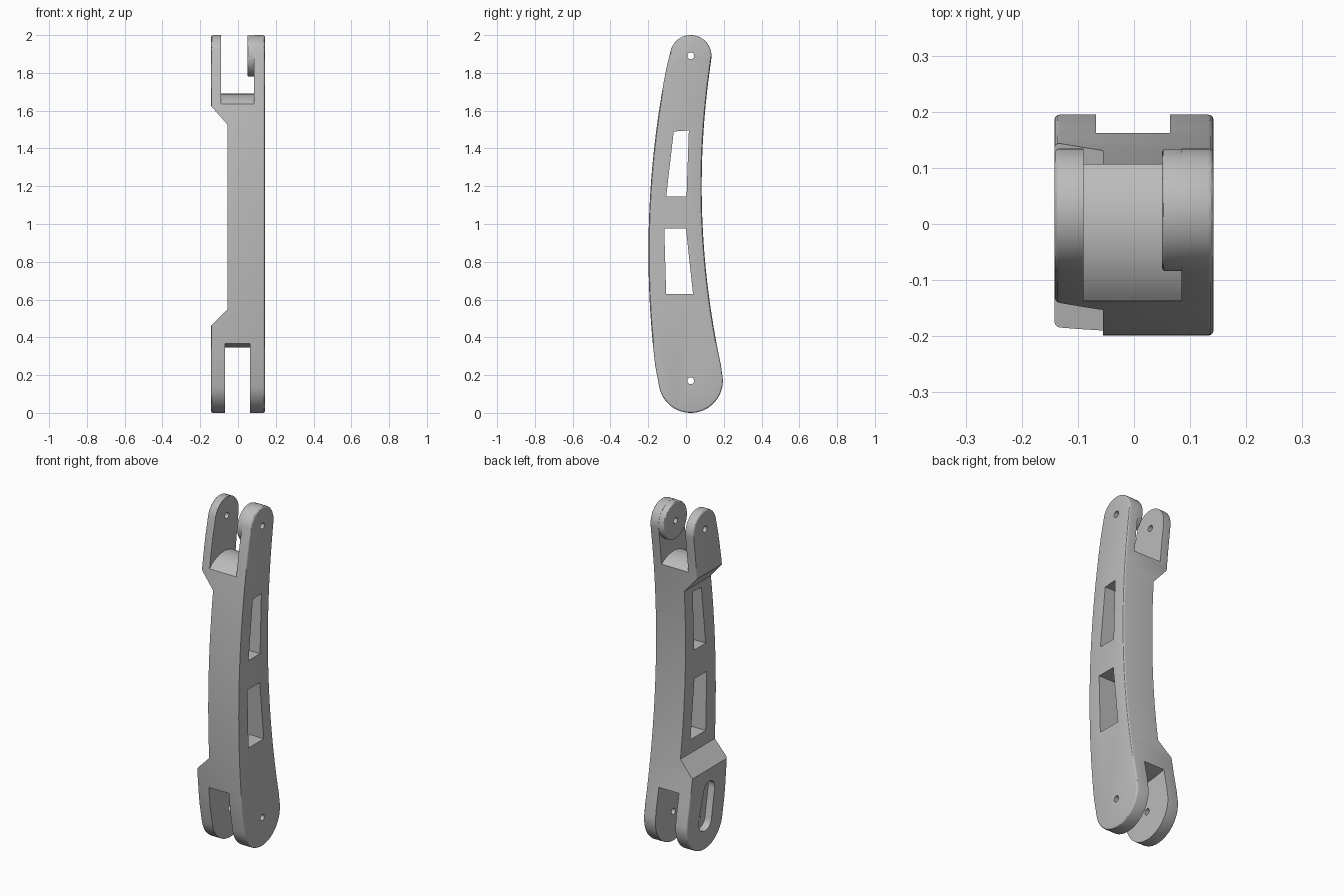
import bpy, bmesh, math

cube = bpy.data.objects.get("Cube")
if cube:
    bpy.data.objects.remove(cube, do_unlink=True)

metal = bpy.data.materials.new("matte grey metal")
metal.use_nodes = True
GREY = (0.5, 0.5, 0.5, 1)
metal.diffuse_color = GREY
metal.node_tree.nodes["Principled BSDF"].inputs["Base Color"].default_value = GREY

LOWER = (0.025, 0.17)   # pivot positions as (y, z)
UPPER = (0.025, 1.89)
HALF = 0.142


def arc(center, radius, start, end, steps):
    angles = [math.radians(start + (end - start) * i / steps) for i in range(steps + 1)]
    return [(center[0] + radius * math.cos(a), center[1] + radius * math.sin(a)) for a in angles]


def circle(center, radius, steps=40):
    return arc(center, radius, 0, 360, steps)[:-1]


def prism(name, outline, lo, hi, axis="x", rim=0):
    """Extrude an outline along x (outline is y, z) or along y (outline is x, z)."""
    bm = bmesh.new()
    rings = []
    for d in (lo, hi):
        rings.append([bm.verts.new((d, a, b) if axis == "x" else (a, d, b)) for a, b in outline])
    caps = [bm.faces.new(ring) for ring in rings]
    count = len(outline)
    for i in range(count):
        j = (i + 1) % count
        bm.faces.new((rings[0][i], rings[0][j], rings[1][j], rings[1][i]))
    bmesh.ops.recalc_face_normals(bm, faces=bm.faces[:])
    if rim:
        edges = [e for cap in caps for e in cap.edges]
        bmesh.ops.bevel(bm, geom=edges, offset=rim, segments=3, profile=0.5, affect="EDGES")
    mesh = bpy.data.meshes.new(name)
    bm.to_mesh(mesh)
    bm.free()
    mesh.materials.append(metal)
    obj = bpy.data.objects.new(name, mesh)
    bpy.context.collection.objects.link(obj)
    return obj


def combine(target, tool, operation="DIFFERENCE"):
    tool.hide_render = True
    mod = target.modifiers.new("shape", "BOOLEAN")
    mod.operation = operation
    mod.solver = "EXACT"
    mod.object = tool
    bpy.context.view_layer.objects.active = target
    bpy.ops.object.modifier_apply(modifier=mod.name)
    bpy.data.objects.remove(tool, do_unlink=True)


# Curved arm outline: rounded ends joined by two shallow bows
def front_edge(z):
    return -0.199 + (z - 0.85) ** 2 / 10


def back_edge(z):
    return 0.083 + (z - 1.2) ** 2 / 8.8


STEPS = 24
rise = [0.25 + (1.82 - 0.25) * i / STEPS for i in range(STEPS + 1)]
outline = arc(LOWER, 0.17, 188, 373, 32)
outline += [(back_edge(z), z) for z in rise]
outline += arc(UPPER, 0.11, -9, 168, 28)
outline += [(front_edge(z), z) for z in reversed(rise)]
arm = prism("link_arm", outline, -HALF, HALF, rim=0.01)

# Stepped-in side between the two ends
step = [(-0.2, 1.69), (-0.055, 1.525), (-0.055, 0.55), (-0.2, 0.402)]
combine(arm, prism("side_step_cutter", step, -0.5, 0.5, axis="y"))

# Fork gaps with softly rounded floors
upper_gap = arc((-0.005, 1.5), 0.19, 150, 30, 24) + [(0.3, 1.595), (0.3, 2.2), (-0.3, 2.2), (-0.3, 1.595)]
combine(arm, prism("upper_gap_cutter", upper_gap, -0.09, 0.085))
lower_gap = arc((0, 1.045), 0.7, 245, 295, 24) + [(0.3, -0.1), (-0.3, -0.1)]
combine(arm, prism("lower_gap_cutter", lower_gap, -0.068, 0.064))

# Round boss on the inside of the thick upper lug
combine(arm, prism("pivot_boss", circle(UPPER, 0.109, 56), 0.05, 0.12, rim=0.006), "UNION")

# Lightening windows
windows = [
    [(-0.065, 1.49), (0.015, 1.495), (0.003, 1.145), (-0.105, 1.145)],
    [(-0.115, 0.975), (0.0, 0.975), (0.037, 0.63), (-0.105, 0.63)],
]
for window in windows:
    combine(arm, prism("window_cutter", window, -0.3, 0.3))

# Blind slot on the outside of the lower lug
slot = arc(LOWER, 0.06, 194, 374, 16) + arc((-0.015, 0.34), 0.05, 14, 194, 16)
combine(arm, prism("slot_cutter", slot, -0.3, -0.1))

# Pivot pin holes
for pivot in (LOWER, UPPER):
    combine(arm, prism("pin_hole_cutter", circle(pivot, 0.018, 24), -0.3, 0.3))

bpy.ops.object.select_all(action="DESELECT")
arm.select_set(True)
bpy.context.view_layer.objects.active = arm
bpy.ops.object.shade_smooth_by_angle(angle=math.radians(30))
